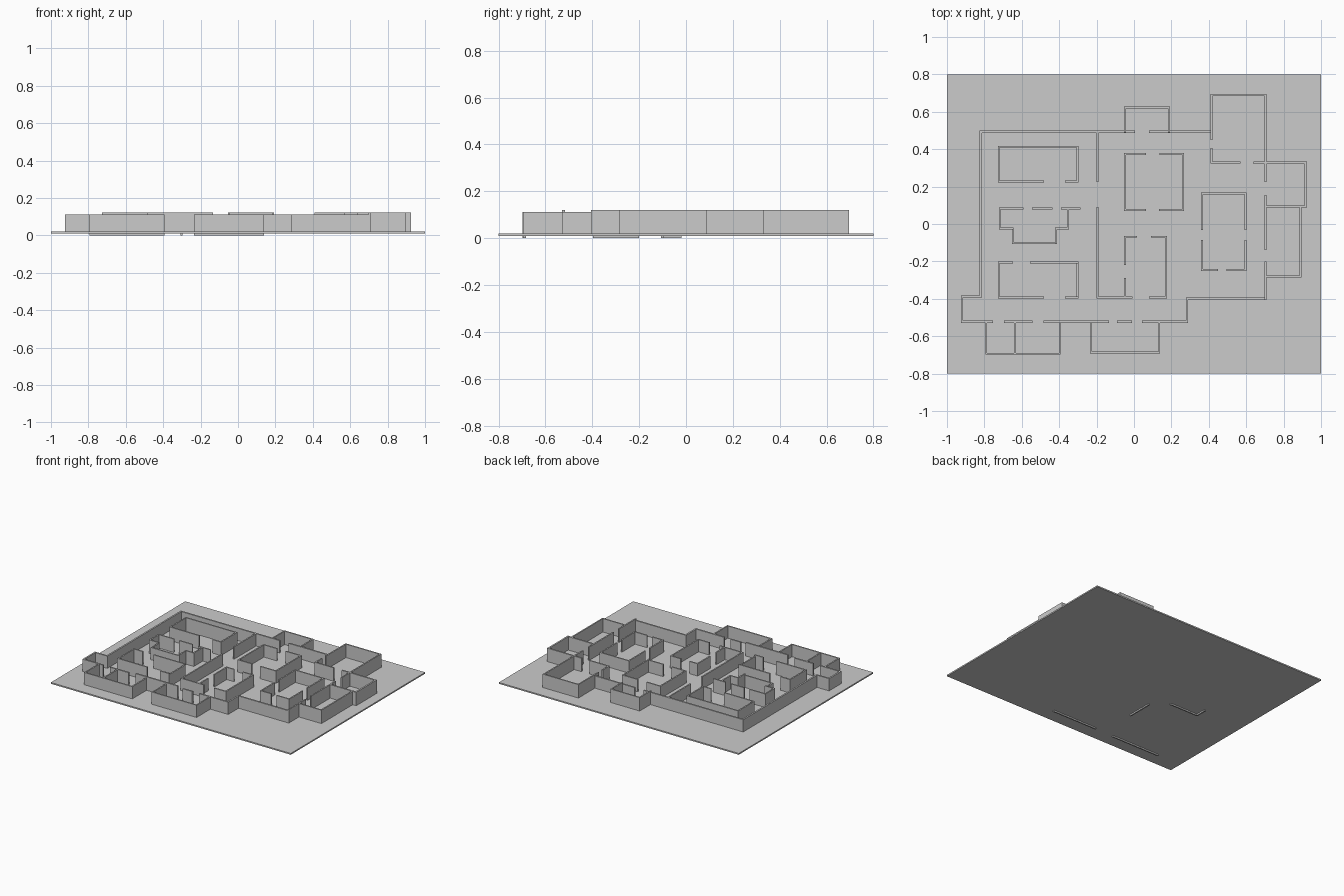
import bpy, bmesh

if "Cube" in bpy.data.objects:
    bpy.data.objects.remove(bpy.data.objects["Cube"])

LOW, HIGH = 0.112, 0.121


def box(bm, x0, x1, y0, y1, z0, z1):
    vs = bmesh.ops.create_cube(bm, size=1)["verts"]
    for v in vs:
        v.co.x = x1 if v.co.x > 0 else x0
        v.co.y = y1 if v.co.y > 0 else y0
        v.co.z = z1 if v.co.z > 0 else z0


def finish(name, bm):
    me = bpy.data.meshes.new(name)
    bm.to_mesh(me)
    bm.free()
    bpy.context.collection.objects.link(bpy.data.objects.new(name, me))


def walls(name, paths, top=LOW, base=0.012, t=0.012):
    """Axis-aligned wall boxes along polylines of (x, y) points."""
    bm = bmesh.new()
    h = t / 2
    for p in paths:
        for (ax, ay), (bx, by) in zip(p, p[1:]):
            box(bm, min(ax, bx) - h, max(ax, bx) + h,
                min(ay, by) - h, max(ay, by) + h, base, top)
    finish(name, bm)


def room(name, x0, x1, y0, y1, top=LOW, t=0.01, n=(), s=(), e=(), w=()):
    """Rectangular room; n/s/e/w list (start, end) door gaps, None omits the side."""
    def side(lo, hi, gaps, pt):
        if gaps is None:
            return []
        cuts = [lo] + [c for g in gaps for c in g] + [hi]
        return [(pt(a), pt(b)) for a, b in zip(cuts[::2], cuts[1::2])]
    paths = side(x0, x1, n, lambda v: (v, y1)) + side(x0, x1, s, lambda v: (v, y0))
    paths += side(y0, y1, e, lambda v: (x1, v)) + side(y0, y1, w, lambda v: (x0, v))
    walls(name, paths, top, t=t)


# Ground slab
bm = bmesh.new()
box(bm, -1, 1, -0.8, 0.8, 0.01, 0.02)
finish("floor_slab", bm)

# Outer shell
walls("outer_wall_west", [[(0, .493), (-.82, .493), (-.82, -.387), (-.92, -.387),
                           (-.92, -.523), (-.76, -.523)]])
walls("outer_wall_north", [[(.085, .493), (.412, .493)]])
walls("outer_wall_south", [[(-.69, -.523), (-.55, -.523)], [(-.085, -.523), (-.017, -.523)],
                           [(.05, -.523), (.283, -.523), (.283, -.4), (.703, -.4)]])
walls("outer_wall_south_middle", [[(-.478, -.523), (-.14, -.523)]], HIGH)
walls("outer_wall_east", [[(.703, -.4), (.703, -.205)], [(.703, -.135), (.703, .15)],
                          [(.703, .23), (.703, .328)]], HIGH, t=.01)
walls("central_partition", [[(-.195, .493), (-.195, .23)],
                            [(-.195, .085), (-.195, -.392), (-.013, -.392)]], t=.01)

# Rooms attached to the shell
room("north_porch", -.048, .187, .493, .622, HIGH, s=None)
room("northeast_room", .415, .703, .328, .69, HIGH, w=[(.4, .455)], s=[(.565, .703)])
walls("east_room_upper", [[(.645, .328), (.918, .328), (.918, .093), (.703, .093)]], HIGH)
walls("east_room_lower", [[(.89, .093), (.89, -.28), (.703, -.28)]], HIGH, t=.01)
walls("south_west_room_sides", [[(x, -.523), (x, -.694)] for x in (-.79, -.637, -.397)], t=.01)
walls("south_west_room_front", [[(-.79, -.694), (-.397, -.694)]], base=0, t=.01)
walls("south_room_sides", [[(x, -.523), (x, -.688)] for x in (-.23, .135)], t=.01)
walls("south_room_front", [[(-.23, -.688), (.135, -.688)]], base=0, t=.01)

# Free-standing inner rooms
room("inner_room_northwest", -.723, -.302, .227, .413, HIGH, s=[(-.485, -.365)])
room("inner_room_southwest", -.723, -.302, -.393, -.205, HIGH,
     n=[(-.652, -.552)], s=[(-.485, -.365)], e=None)
walls("inner_room_southwest_east_wall", [[(-.302, -.393), (-.302, -.205)]], base=0, t=.01)
room("inner_room_centre", -.048, .263, .075, .375, n=[(.06, .142)], s=[(.06, .14)])
room("inner_room_south", -.048, .172, -.392, -.068, n=[(.012, .095)],
     s=[(-.048, .085)], w=[(-.293, -.213)])
room("inner_room_east", .363, .597, -.245, .163, s=[(.445, .5)],
     w=[(-.09, -.027)], e=[(-.09, -.027)])

# Alcove room with a stepped south side
walls("alcove_room", [[(-.595, .083), (-.718, .083), (-.718, -.024), (-.648, -.024)],
                      [(-.54, .083), (-.44, .083)], [(-.385, .083), (-.29, .083)],
                      [(-.417, -.102), (-.417, -.024), (-.353, -.024), (-.353, .083)]],
      HIGH, t=.01)
walls("alcove_recess", [[(-.648, -.024), (-.648, -.102), (-.417, -.102)]], base=0, t=.01)
